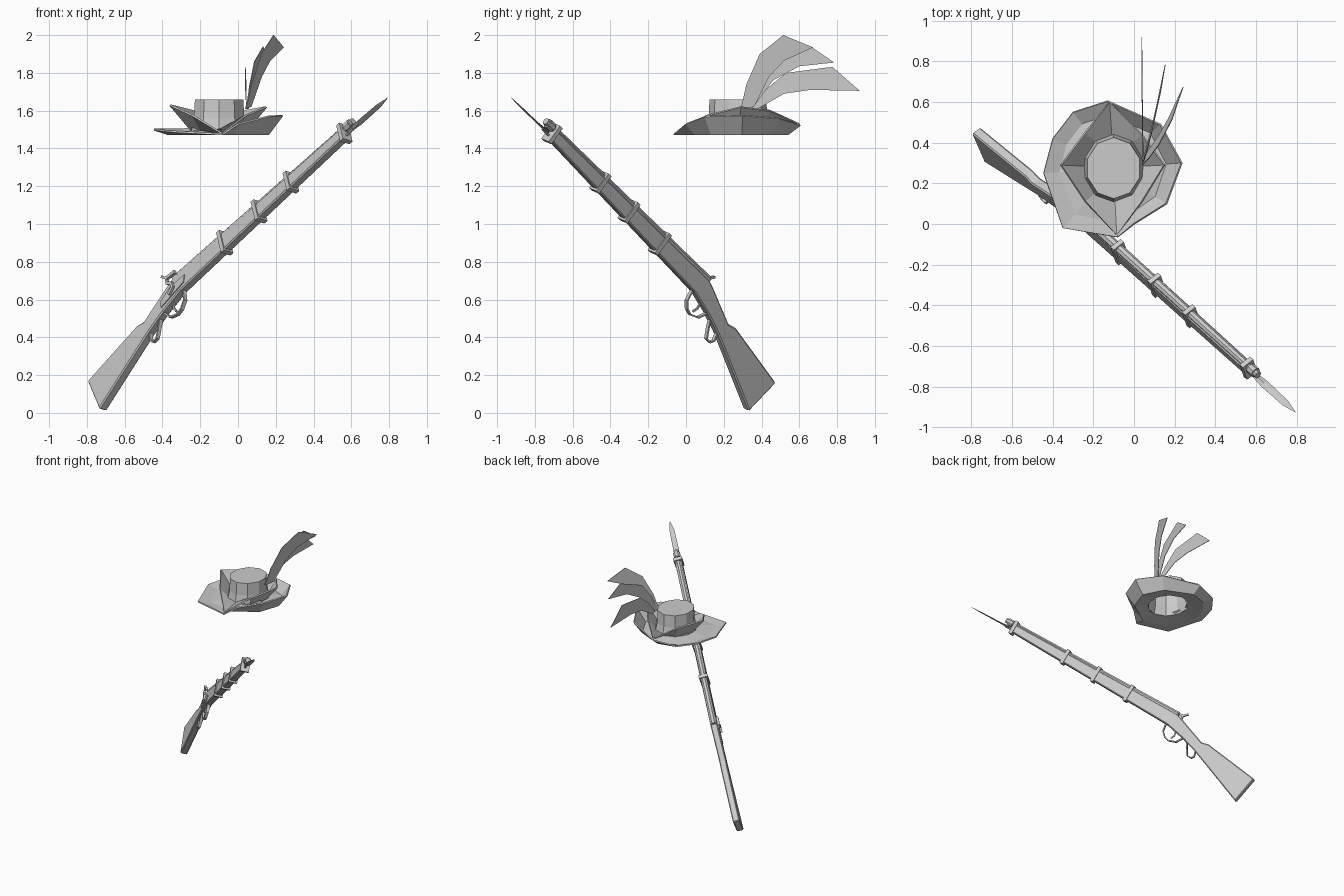
import bpy, bmesh, math
from mathutils import Vector, Matrix

cube = bpy.data.objects.get("Cube")
if cube:
    bpy.data.objects.remove(cube, do_unlink=True)

grey = bpy.data.materials.new("plain_grey")
grey.use_nodes = True
COLOUR = (0.6, 0.6, 0.6, 1)
grey.diffuse_color = COLOUR
grey.node_tree.nodes["Principled BSDF"].inputs["Base Color"].default_value = COLOUR


def finish(name, bm, matrix=None, solid=True):
    if solid:
        bmesh.ops.recalc_face_normals(bm, faces=bm.faces)
    mesh = bpy.data.meshes.new(name)
    bm.to_mesh(mesh)
    bm.free()
    mesh.materials.append(grey)
    obj = bpy.data.objects.new(name, mesh)
    bpy.context.scene.collection.objects.link(obj)
    if matrix:
        obj.matrix_world = matrix
    return obj


def loft(name, loops, matrix=None, cap_start=False, cap_end=False):
    """Skin closed loops that share a point count."""
    bm = bmesh.new()
    rings = [[bm.verts.new(p) for p in loop] for loop in loops]
    n = len(rings[0])
    for a, b in zip(rings, rings[1:]):
        for i in range(n):
            j = (i + 1) % n
            bm.faces.new((a[i], a[j], b[j], b[i]))
    if cap_start:
        bm.faces.new(rings[0][::-1])
    if cap_end:
        bm.faces.new(rings[-1])
    return finish(name, bm, matrix)


def plate(name, outline, half, matrix=None, offset=0):
    """Extrude a side profile across the thickness."""
    sides = [[(s, offset + w, t) for s, t in outline] for w in (-half, half)]
    return loft(name, sides, matrix, True, True)


def strap(name, path, width, half, offset=0):
    """Flat strip following a side path."""
    pts = [Vector(p) for p in path]
    left, right = [], []
    for i, p in enumerate(pts):
        run = (pts[min(i + 1, len(pts) - 1)] - pts[max(i - 1, 0)]).normalized()
        side = Vector((-run.y, run.x)) * width / 2
        left.append(p + side)
        right.append(p - side)
    return plate(name, left + right[::-1], half, gun, offset)


def tube(name, s0, s1, r0, r1, t, sides=8):
    ang = [math.tau * (i + .5) / sides for i in range(sides)]
    loops = [[(s, r * math.cos(a), t + r * math.sin(a)) for a in ang]
             for s, r in ((s0, r0), (s1, r1))]
    return loft(name, loops, gun, True, True)


# Gun frame: local x runs to the muzzle, z is the gun's own up
d = Vector((.617, -.561, .551)).normalized()
u = Vector((-.19, .575, .796))
u = (u - d * u.dot(d)).normalized()
across = u.cross(d)
gun = Matrix((d, across, u)).transposed().to_4x4()
gun.translation = across * -.36

# Stock
stock = plate("stock", [(-.65, .543), (-.614, .33), (-.13, .515), (0, .553), (.15, .585),
                        (1.56, .628), (1.56, .69), (.125, .69), (.068, .672),
                        (-.155, .592), (-.21, .604)], .026, gun)
bevel = stock.modifiers.new("edge", "BEVEL")
bevel.width = .007
bevel.segments = 1

# Barrel, ramrod and bayonet
tube("barrel", .12, 1.645, .026, .019, .688)
tube("ramrod", 1.5, 1.63, .007, .007, .645, 6)
tube("bayonet_socket", 1.585, 1.625, .027, .027, .688)
loft("bayonet_blade", [[(s, w, t), (s, 0, t + h), (s, -w, t), (s, 0, t - h)]
     for s, w, t, h in ((1.59, .012, .652, .01), (1.68, .021, .65, .005),
                        (1.85, .018, .648, .004), (1.93, .001, .648, .001))], gun, True, True)

# Barrel bands
for i, (s, low) in enumerate(((.53, .585), (.825, .594), (1.1, .602), (1.56, .612))):
    plate(f"band_{i + 1}", [(s - .012, low), (s + .014, low), (s + .014, .717),
                            (s - .012, .717)], .033, gun)

# Trigger, guards and hammer
strap("trigger_guard", [(.165, .59), (.155, .53), (.12, .497), (.08, .487), (.025, .505),
                        (-.01, .56)], .009, .011)
strap("lever_loop", [(-.045, .55), (-.075, .5), (-.105, .455), (-.14, .455), (-.155, .475),
                     (-.14, .52)], .009, .011)
strap("trigger", [(.07, .58), (.062, .54), (.075, .51)], .01, .005)
strap("hammer", [(.085, .605), (.125, .628), (.12, .655), (.092, .675), (.095, .705),
                 (.165, .70)], .018, .009, -.036)
strap("hammer_spur", [(.1, .7), (.085, .715), (.065, .735)], .013, .009, -.036)
plate("lock_plate", [(.0, .58), (.2, .61), (.22, .645), (.1, .65), (.0, .61)], .004, gun, -.027)

# Hat crown: hollow, open underneath
CX, CY = -.1, .275


def oval(angles, rx, ry, z):
    return [Vector((CX + rx * math.cos(a), CY + ry * math.sin(a), z)) for a in angles]


def bearings(points):
    return [math.atan2(p[1] - CY, p[0] - CX) for p in points]


ten = [math.tau * (i + .5) / 10 for i in range(10)]
crown = loft("hat_crown", [oval(ten, .15, .165, 1.485), oval(ten, .135, .15, 1.56),
                           oval(ten, .131, .147, 1.655)], None, False, True)

# Wide brim: drops to a crease, then turns up to its rim
rim = [Vector(p) for p in (
    (.235, .3, 1.575), (.13, .49, 1.56), (-.13, .605, 1.525), (-.3, .55, 1.5),
    (-.4, .42, 1.5), (-.445, .25, 1.5), (-.35, -.02, 1.49), (-.08, -.065, 1.475),
    (.0, .0, 1.53), (.16, .1, 1.57))]
base = oval(bearings(rim), .15, .165, 1.49)
crease = [b.lerp(r, .6) for b, r in zip(base, rim)]
for p in crease:
    p.z = 1.475
brim = loft("hat_brim", [base, crease, rim])

# Folded inner brim, pointed at front and back
fold = [Vector(p) for p in (
    (.15, .29, 1.62), (.04, .44, 1.6), (-.12, .6, 1.53), (-.24, .45, 1.6),
    (-.36, .29, 1.63), (-.24, .11, 1.575), (-.085, -.055, 1.48), (.04, .11, 1.575))]
flap = loft("hat_folded_brim", [oval(bearings(fold), .15, .165, 1.5), fold])
for obj in (crown, brim, flap):
    shell = obj.modifiers.new("felt", "SOLIDIFY")
    shell.thickness = .01
    shell.offset = 0

# Feathers: flat side outlines, each leaning outwards by its own slope
feathers = (
    (.4, .15, [(.29, 1.61), (.32, 1.74), (.39, 1.9), (.515, 2.0), (.673, 1.935),
               (.52, 1.865), (.44, 1.78), (.36, 1.62)]),
    (.2, .05, [(.3, 1.61), (.35, 1.73), (.45, 1.86), (.66, 1.94), (.785, 1.855),
               (.6, 1.835), (.46, 1.76), (.35, 1.61)]),
    (-.01, -.01, [(.33, 1.61), (.42, 1.71), (.53, 1.8), (.775, 1.832), (.92, 1.705),
                  (.66, 1.71), (.52, 1.69), (.38, 1.61)]))
for i, (back, rise, outline) in enumerate(feathers):
    faces = [[(.045 + back * (y - .3) + rise * (z - 1.62) + off, y, z) for y, z in outline]
             for off in (-.002, .002)]
    loft(f"feather_{i + 1}", faces, None, True, True)
